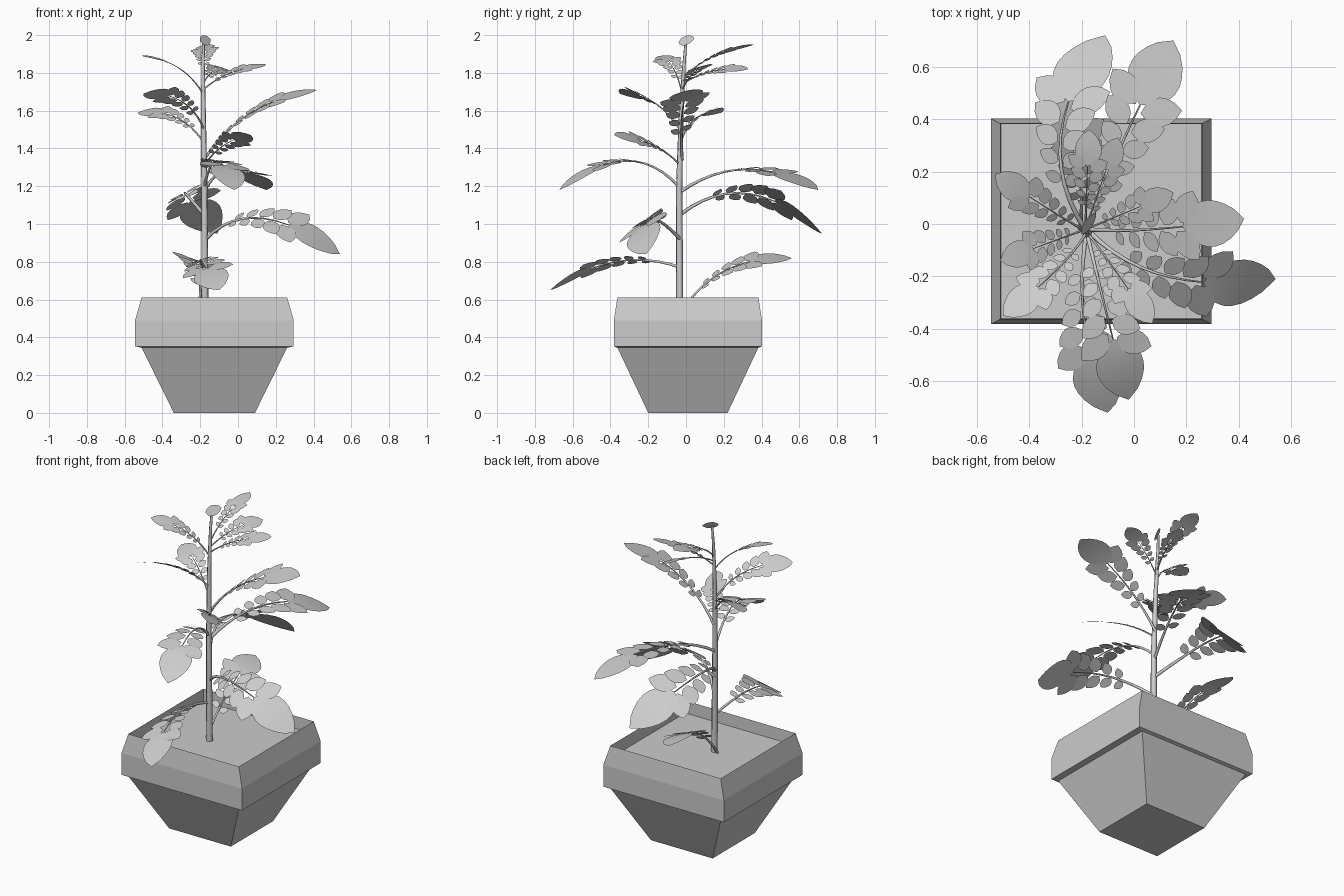
import bpy, bmesh, math
from mathutils import Vector as V, Quaternion as Q

if "Cube" in bpy.data.objects:
    bpy.data.objects.remove(bpy.data.objects["Cube"])

grey = bpy.data.materials.new("light_grey")
grey.diffuse_color = (0.6, 0.6, 0.6, 1)
grey.use_nodes = True
grey.node_tree.nodes["Principled BSDF"].inputs["Base Color"].default_value = grey.diffuse_color


def add_mesh(name, bm, smooth=False):
    me = bpy.data.meshes.new(name)
    bm.to_mesh(me)
    bm.free()
    me.materials.append(grey)
    for p in me.polygons:
        p.use_smooth = smooth
    ob = bpy.data.objects.new(name, me)
    bpy.context.collection.objects.link(ob)
    return ob


def tube(name, pts, radii):
    cu = bpy.data.curves.new(name, 'CURVE')
    cu.dimensions = '3D'
    cu.bevel_depth = 1.0
    cu.bevel_resolution = 1
    cu.use_fill_caps = True
    sp = cu.splines.new('POLY')
    sp.points.add(len(pts) - 1)
    for p, co, r in zip(sp.points, pts, radii):
        p.co = (*co, 1)
        p.radius = r
    cu.materials.append(grey)
    ob = bpy.data.objects.new(name, cu)
    bpy.context.collection.objects.link(ob)


# pot: stacked rectangular rings, ending in the recessed soil
bm = bmesh.new()
rings = []
for hx, hy, z in [(.215, .21, 0), (.385, .373, .345), (.42, .392, .352),
                  (.42, .392, .49), (.385, .373, .612), (.383, .371, .535)]:
    rings.append([bm.verts.new((-.125 + sx * hx, .01 + sy * hy, z))
                  for sx, sy in ((-1, -1), (1, -1), (1, 1), (-1, 1))])
bm.faces.new(rings[0][::-1])
for a, b in zip(rings, rings[1:]):
    for i in range(4):
        j = (i + 1) % 4
        bm.faces.new((a[i], a[j], b[j], b[i]))
bm.faces.new(rings[-1])
add_mesh("pot", bm)

# main stem
tube("stem", [(-.175, -.033, .5), (-.178, -.036, 1.2), (-.183, -.025, 1.6),
              (-.185, -.01, 1.85), (-.182, 0, 1.97)], [.02, .017, .013, .009, .007])


def blade(bm, centre, side, width, n=8):
    """Leaf surface along centre(t), t in 0..1, pointed at both ends."""
    rows = []
    for i in range(n + 1):
        t = i / n
        w = width * .5 * math.sin(math.pi * t ** .9) ** .7 if 0 < i < n else 0
        c = centre(t)
        if w:
            rows.append([bm.verts.new(c - side * w), bm.verts.new(c), bm.verts.new(c + side * w)])
        else:
            rows.append([bm.verts.new(c)])
    for a, b in zip(rows, rows[1:]):
        if len(a) == 1:
            bm.faces.new((a[0], b[1], b[0]))
            bm.faces.new((a[0], b[2], b[1]))
        elif len(b) == 1:
            bm.faces.new((a[0], a[1], b[0]))
            bm.faces.new((a[1], a[2], b[0]))
        else:
            for k in (0, 1):
                bm.faces.new((a[k], a[k + 1], b[k + 1], b[k]))


def frond(name, p0, pm, p1, roll, pairs=5, first=.26):
    """Curved stalk with leaflet pairs growing towards a large end leaf."""
    p0, pm, p1 = V(p0), V(pm), V(p1)
    ctrl = pm * 2 - (p0 + p1) / 2

    def path(t):
        return p0 * (1 - t) ** 2 + ctrl * 2 * t * (1 - t) + p1 * t * t

    def frame(t):
        tan = (path(t + .01) - path(t - .01)).normalized()
        side = V((-tan.y, tan.x, 0)).normalized()
        return tan, Q(tan, math.radians(roll)) @ side

    length = sum((path((i + 1) / 12) - path(i / 12)).length for i in range(12))
    end = .68
    ts = [end * i / 8 for i in range(9)]
    tube(name + "_stalk", [path(t) for t in ts],
         [length * (.0115 - .008 * t / end) for t in ts])
    bm = bmesh.new()
    blade(bm, lambda t: path(end + (1 - end) * t), frame(.85)[1], length * .25)
    for i in range(pairs):
        f = i / (pairs - 1)
        t = first + (end - .03 - first) * f
        size = length * (.08 + .11 * f ** 1.3)
        for s in (-1, 1):
            tt = t + .015 * s
            tan, side = frame(tt)
            side = side * s
            axis = (side * .85 + tan * .5).normalized()
            across = (tan * .85 - side * .5).normalized()
            root = path(tt)
            blade(bm, lambda u: root + axis * size * (.12 + u), across, size * .7, 6)
    add_mesh(name + "_leaflets", bm, True)


# fronds: root, midpoint, tip, roll in degrees
FRONDS = [
    ((-.17, -.03, .92), (.13, -.2, 1.03), (.54, -.21, .84), 33),
    ((-.18, -.02, 1.34), (.07, -.02, 1.59), (.42, .02, 1.71), 10),
    ((-.18, -.03, 1.17), (-.04, .32, 1.29), (.15, .70, 1.18), 6),
    ((-.18, -.03, 1.05), (-.28, .33, 1.16), (-.11, .72, .95), -28),
    ((-.18, -.03, 1.19), (-.11, -.32, 1.335), (-.02, -.67, 1.18), -5),
    ((-.18, -.03, .77), (-.19, -.37, .80), (-.1, -.72, .65), 18),
    ((-.205, -.02, .54), (-.21, .22, .76), (-.27, .56, .82), 18),
    ((-.185, -.02, 1.69), (-.32, -.07, 1.83), (-.51, -.14, 1.89), -10),
    ((-.18, -.03, 1.50), (-.30, -.18, 1.65), (-.50, -.35, 1.69), 25),
    ((-.18, -.03, 1.43), (-.33, .06, 1.565), (-.53, .19, 1.59), -22),
    ((-.18, -.03, 1.31), (-.07, -.18, 1.42), (.07, -.38, 1.47), -28),
    ((-.185, -.01, 1.78), (-.18, .15, 1.89), (-.17, .36, 1.95), -8),
    ((-.185, -.02, 1.71), (-.04, .04, 1.80), (.15, .12, 1.845), 12),
    ((-.185, -.02, 1.74), (-.13, .14, 1.81), (-.06, .33, 1.82), 20),
]
for i, args in enumerate(FRONDS):
    frond("frond_%02d" % (i + 1), *args)

# young leaf at the tip of the stem
bm = bmesh.new()
a, b = V((-.2, -.04, 1.965)), V((-.145, .045, 1.98))
blade(bm, lambda t: a.lerp(b, t), V((.45, -.28, -.85)).normalized(), .062)
add_mesh("top_leaf", bm, True)
